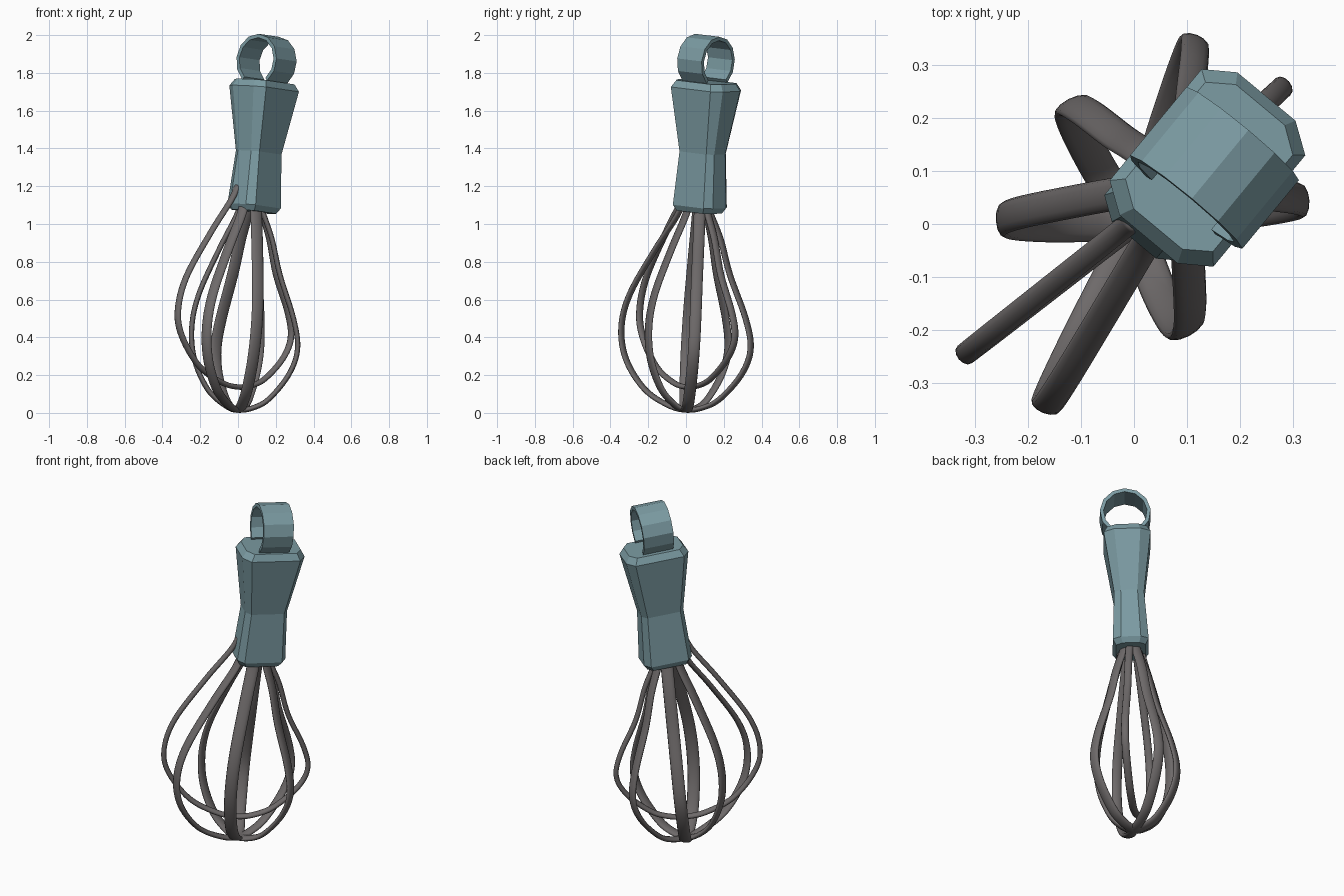
import bpy, bmesh, math
from mathutils import Vector, Matrix

if "Cube" in bpy.data.objects:
    bpy.data.objects.remove(bpy.data.objects["Cube"])


def material(name, col):
    m = bpy.data.materials.new(name)
    m.diffuse_color = (*col, 1)
    m.use_nodes = True
    m.node_tree.nodes["Principled BSDF"].inputs["Base Color"].default_value = m.diffuse_color
    return m


TEAL = material("dusty teal", (0.20, 0.33, 0.365))
GREY = material("warm grey metal", (0.155, 0.143, 0.143))

# Leaning handle frame: local x = across, local y = wide side, local z = along handle
axis = Vector((0.085, 0.052, 1)).normalized()
wide = Vector((0.64, 0.77, 0))
wide = (wide - axis * wide.dot(axis)).normalized()
across = wide.cross(axis)
FRAME = Matrix((across, wide, axis)).transposed().to_4x4()
FRAME.translation = (0.085, 0.073, 1.09)


def loft(name, rings, mat, frame=Matrix(), smooth=False):
    """Skin a list of equal-length vertex rings and cap both ends."""
    bm = bmesh.new()
    vs = [[bm.verts.new(frame @ Vector(p)) for p in r] for r in rings]
    n = len(rings[0])
    for a, b in zip(vs, vs[1:]):
        for i in range(n):
            bm.faces.new((a[i], a[(i + 1) % n], b[(i + 1) % n], b[i]))
    bm.faces.new(vs[0])
    bm.faces.new(vs[-1])
    bmesh.ops.recalc_face_normals(bm, faces=bm.faces)
    for f in bm.faces:
        f.smooth = smooth
    me = bpy.data.meshes.new(name)
    bm.to_mesh(me)
    bm.free()
    me.materials.append(mat)
    ob = bpy.data.objects.new(name, me)
    bpy.context.collection.objects.link(ob)
    return ob


# Handle: chamfered rectangle sections
def octagon(h, x, y):
    cx, cy = x * 0.56, y * 0.78
    return [(x, -cy, h), (x, cy, h), (cx, y, h), (-cx, y, h),
            (-x, cy, h), (-x, -cy, h), (-cx, -y, h), (cx, -y, h)]


loft("handle", [octagon(*s) for s in (
    (-0.025, 0.08, 0.117), (0.005, 0.097, 0.135), (0.29, 0.081, 0.118),
    (0.63, 0.127, 0.175), (0.667, 0.107, 0.152))], TEAL, FRAME)

# Hanging ring: wide open band, feet sunk in the handle top
band = []
for i in range(11):
    a = math.radians(-52 + 284 * i / 10)
    c, s = math.cos(a), math.sin(a)
    band.append([(0.005 + r * c, y - 0.006, 0.775 + r * s)
                 for r, y in ((0.138, -0.084), (0.138, 0.084),
                              (0.118, 0.084), (0.118, -0.084))])
loft("hanging_ring", band, TEAL, FRAME)

# Wire loops: (reach, height) down the raised side and up the lowered side
DOWN = [(0.24, 1.11), (0.33, 1.03), (0.59, 0.865), (0.91, 0.63), (1, 0.45),
        (0.90, 0.28), (0.61, 0.125), (0.26, 0.04)]
UP = [(0.28, 0.028), (0.55, 0.075), (0.87, 0.2), (1, 0.335), (0.89, 0.495),
      (0.58, 0.73), (0.385, 0.92), (0.18, 1.065), (0.14, 1.11)]


def lean(z):
    return Vector((0.08, 0.07, 0)) * z / 1.08


def half(tip, table, tip_z, lift):
    d = Vector((*tip, 0)) - lean(tip_z)
    return [lean(z) + d * g + Vector((0, 0, z + lift(z))) for g, z in table]


def catmull(pts, steps=6):
    p = [2 * pts[0] - pts[1]] + pts + [2 * pts[-1] - pts[-2]]
    out = []
    for i in range(1, len(p) - 2):
        a, b, c, d = p[i - 1:i + 3]
        for k in range(steps):
            t = k / steps
            out.append(0.5 * (2 * b + (c - a) * t + (2 * a - 5 * b + 4 * c - d) * t * t
                              + (3 * b - a - 3 * c + d) * t ** 3))
    return out + [pts[-1]]


def wire(name, tip_a, tip_b, width, raise_by=0.0):
    pts = half(tip_a, DOWN, 0.45, lambda z: raise_by * (0.75 if z > 0.3 else 1))
    pts.append(Vector((0, 0, 0.015 + raise_by)))
    pts += half(tip_b, UP, 0.335, lambda z: raise_by * max(0, 1 - z / 0.7))
    path = catmull(pts)
    chord = Vector((tip_b[0] - tip_a[0], tip_b[1] - tip_a[1], 0))
    side = chord.cross(Vector((0, 0, 1))).normalized()
    rings = []
    for i, p in enumerate(path):
        t = (path[min(i + 1, len(path) - 1)] - path[max(i - 1, 0)]).normalized()
        w = (side - t * side.dot(t)).normalized()
        n = t.cross(w)
        rings.append([p + w * math.cos(k * math.pi / 6) * width / 2
                      + n * math.sin(k * math.pi / 6) * 0.014 for k in range(12)])
    loft(name, rings, GREY, smooth=True)


wire("wire_loop_side", (-0.245, 0.01), (0.315, 0.042), 0.062)
wire("wire_loop_raised", (-0.318, -0.245), (0.28, 0.258), 0.042, 0.122)
wire("wire_loop_front", (-0.165, -0.342), (0.112, 0.342), 0.056)
wire("wire_loop_small", (0.098, -0.198), (-0.118, 0.222), 0.068)
